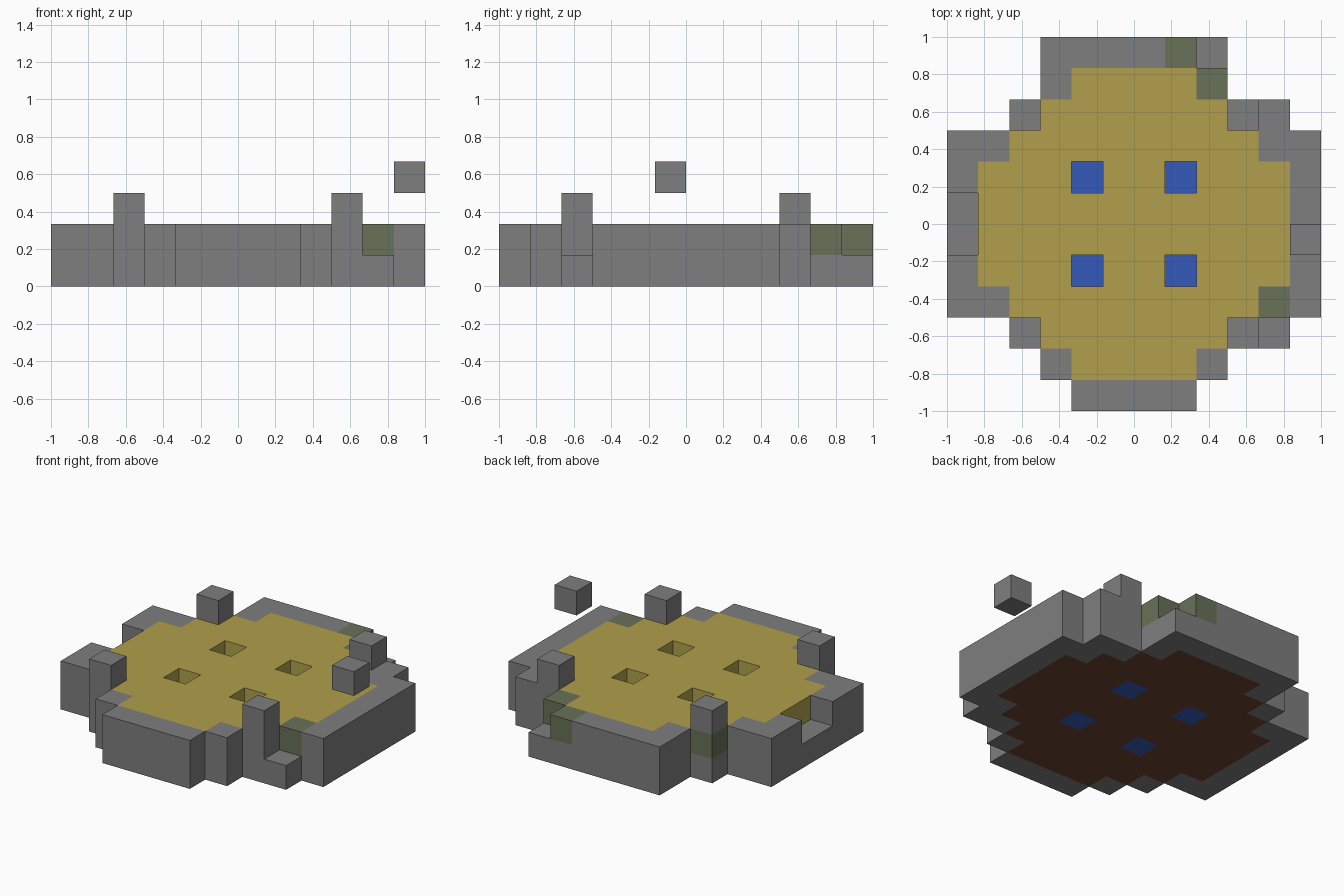
import bpy
import bmesh
from mathutils import Vector

if "Cube" in bpy.data.objects:
    bpy.data.objects.remove(bpy.data.objects["Cube"], do_unlink=True)

UNIT = 1 / 6
HALF = 6  # half the plan width in blocks


def linear(c):
    c /= 255
    return c / 12.92 if c <= 0.04045 else ((c + 0.055) / 1.055) ** 2.4


def material(name, *rgb):
    m = bpy.data.materials.new(name)
    color = [linear(c) for c in rgb] + [1]
    m.use_nodes = True
    m.diffuse_color = color
    m.node_tree.nodes["Principled BSDF"].inputs["Base Color"].default_value = color
    return m


grey = material("stone grey", 126, 126, 126)
moss = material("mossy green", 104, 113, 88)
straw = material("straw yellow", 177, 160, 76)
soil = material("soil brown", 106, 69, 48)
blue = material("water blue", 54, 90, 186)

# Plan, back row first: S wall, l low wall, M mossy wall, P post,
# N post with a mossy block, Y floor, H pit, . empty
PLAN = [
    "...SSSSMl...",
    "...SYYYYM...",
    "..NYYYYYYPS.",
    "SSYYYYYYYYSS",
    "SYYYHYYHYYYS",
    "lYYYYYYYYYYS",
    "lYYYYYYYYYYS",
    "SYYYHYYHYYYS",
    "SSYYYYYYYYMS",
    "..PYYYYYYPl.",
    "...SYYYYS...",
    "....SSSS....",
]

# Blocks stacked in each plan cell, from the ground up
STACKS = {
    "S": ["stone_wall"] * 2,
    "l": ["stone_wall"],
    "M": ["stone_wall", "mossy_blocks"],
    "P": ["stone_wall", "stone_wall", "post_tops"],
    "N": ["stone_wall", "mossy_blocks", "post_tops"],
    "Y": ["soil_base", "straw_floor"],
    "H": ["pit_water"],
    ".": [],
}

PARTS = {
    "stone_wall": grey,
    "mossy_blocks": moss,
    "post_tops": grey,
    "soil_base": soil,
    "straw_floor": straw,
    "pit_water": blue,
    "floating_block": grey,
}

cells = {}
for row, line in enumerate(PLAN):
    for col, kind in enumerate(line):
        for level, part in enumerate(STACKS[kind]):
            cells[col - HALF, HALF - 1 - row, level] = part
cells[HALF - 1, -1, 3] = "floating_block"


def build_part(name, mat):
    """Join a part's blocks, leaving out faces against a neighbour."""
    bm = bmesh.new()
    for cell, part in cells.items():
        if part != name:
            continue
        centre = Vector(cell) + Vector((0.5, 0.5, 0.5))
        for axis in range(3):
            for side in (-1, 1):
                normal = Vector((0, 0, 0))
                normal[axis] = side
                if tuple(int(v) for v in Vector(cell) + normal) in cells:
                    continue
                u = Vector((0, 0, 0))
                u[(axis + 1) % 3] = 0.5
                v = normal.cross(u)
                mid = centre + normal / 2
                corners = (mid - u - v, mid + u - v, mid + u + v, mid - u + v)
                bm.faces.new([bm.verts.new(p * UNIT) for p in corners])
    bmesh.ops.remove_doubles(bm, verts=bm.verts, dist=0.001)
    mesh = bpy.data.meshes.new(name)
    bm.to_mesh(mesh)
    bm.free()
    mesh.materials.append(mat)
    obj = bpy.data.objects.new(name, mesh)
    bpy.context.collection.objects.link(obj)


for part_name, part_material in PARTS.items():
    build_part(part_name, part_material)
